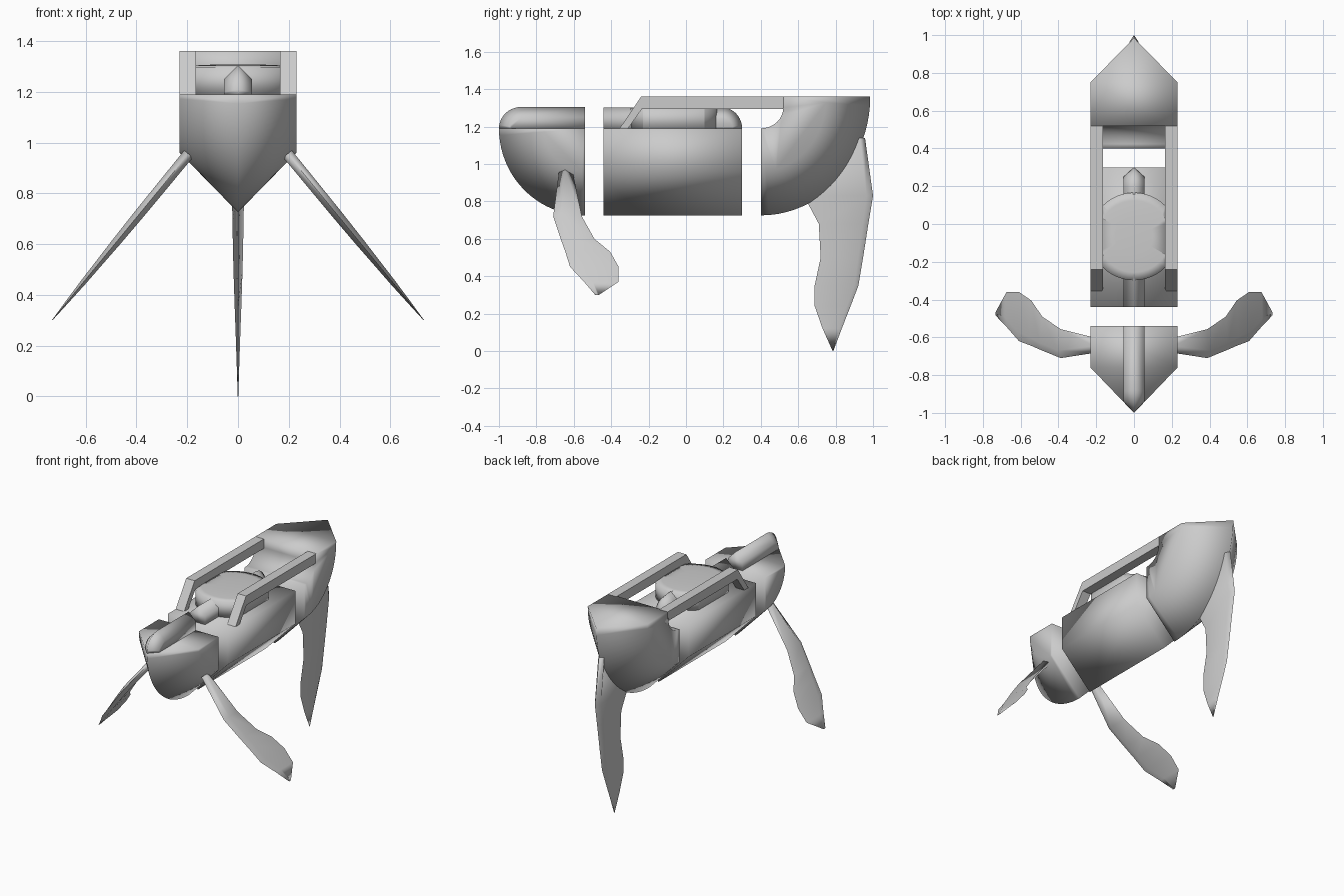
import bpy, bmesh
from math import sin, cos, pi, radians

if "Cube" in bpy.data.objects:
    bpy.data.objects.remove(bpy.data.objects["Cube"])


def finish(name, bm, angle=100):
    bmesh.ops.remove_doubles(bm, verts=bm.verts, dist=1e-5)
    bmesh.ops.recalc_face_normals(bm, faces=bm.faces)
    me = bpy.data.meshes.new(name)
    bm.to_mesh(me)
    bm.free()
    ob = bpy.data.objects.new(name, me)
    bpy.context.collection.objects.link(ob)
    bpy.ops.object.select_all(action='DESELECT')
    ob.select_set(True)
    bpy.context.view_layer.objects.active = ob
    bpy.ops.object.shade_smooth_by_angle(angle=radians(angle))
    return ob


def arc(cy, cz, ry, rz, n=20):
    """Quarter ellipse in the yz plane, from straight above/below to level."""
    return [(cy + ry * sin(i / n * pi / 2), cz + rz * cos(i / n * pi / 2)) for i in range(n + 1)]


def hull_solid(name, keel, side, extra, w):
    """Centre line at x=0 lofted to matching lines at x=+-w, closed by the extra side points."""
    bm = bmesh.new()
    k = [bm.verts.new((0, y, z)) for y, z in keel]
    walls = []
    for s in (-w, w):
        v = [bm.verts.new((s, y, z)) for y, z in side + extra]
        walls.append(v)
        bm.faces.new(v)
        for i in range(len(k) - 1):
            bm.faces.new((k[i], k[i + 1], v[i + 1], v[i]))
    a, b = walls
    n = len(k)
    bm.faces.new((k[-1], a[n - 1], a[n], b[n], b[n - 1]))
    for i in range(n, len(a) - 1):
        bm.faces.new((a[i], a[i + 1], b[i + 1], b[i]))
    bm.faces.new((k[0], a[0], a[-1], b[-1], b[0]))
    return finish(name, bm)


def fin(name, stations, mirror=False):
    """Blade with a diamond section; station = x, z, lead y, ridge y, trail y, half thickness."""
    bm = bmesh.new()
    for s in ((1, -1) if mirror else (1,)):
        rings = []
        for x, z, lead, ridge, trail, t in stations:
            # side fins lean outward, so thickness runs across the slope
            dx, dz = (0.775 * t, 0.632 * t) if mirror else (t, 0)
            rings.append([bm.verts.new((s * px, py, pz)) for px, py, pz in (
                (x, lead, z), (x + dx, ridge, z + dz), (x, trail, z), (x - dx, ridge, z - dz))])
        for p, q in zip(rings, rings[1:]):
            for i in range(4):
                j = (i + 1) % 4
                bm.faces.new((p[i], p[j], q[j], q[i]))
        bm.faces.new(rings[0])
        bm.faces.new(rings[-1])
    return finish(name, bm)


W, DECK = 0.23, 1.19

# Bow, middle and stern hull sections
hull_solid("bow_hull", arc(-0.54, DECK, -0.46, -0.465), arc(-0.54, DECK, -0.22, -0.23),
           [(-0.54, DECK)], W)
hull_solid("middle_hull", [(-0.44, 0.725), (0.30, 0.725)], [(-0.44, 0.96), (0.30, 0.96)],
           [(0.30, DECK), (-0.44, DECK)], W)
scoop = [(0.40 + 0.12 * cos(i / 8 * pi / 2), 1.30 - 0.11 * sin(i / 8 * pi / 2)) for i in range(9)]
hull_solid("stern_hull", arc(0.40, 1.36, 0.585, -0.635), arc(0.40, 1.36, 0.35, -0.40),
           [(0.52, 1.36)] + scoop, W)

# Raised spine on the deck, in two pieces with rounded ends
hull_solid("bow_spine", [(-0.54, 1.305)] + arc(-0.88, DECK, -0.12, 0.115, 10),
           [(-0.54, 1.25)] + arc(-0.88, DECK, -0.06, 0.06, 10), [(-0.54, DECK)], 0.055)
hull_solid("middle_spine", [(-0.44, 1.303)] + arc(0.19, DECK, 0.11, 0.113, 10),
           [(-0.44, 1.25)] + arc(0.19, DECK, 0.06, 0.06, 10), [(-0.44, DECK)], 0.055)

# Low round cabin, trimmed flat at the sides
bm = bmesh.new()
profile = [(0.2325, 1.18), (0.2325, 1.298), (0.19, 1.303), (0.10, 1.307), (0, 1.308)]
N = 48
rings = [[bm.verts.new((r * cos(2 * pi * i / N), -0.066 + r * sin(2 * pi * i / N), z))
          for i in range(N)] for r, z in profile[:-1]]
top = bm.verts.new((0, -0.066, profile[-1][1]))
for p, q in zip(rings, rings[1:]):
    for i in range(N):
        bm.faces.new((p[i], p[(i + 1) % N], q[(i + 1) % N], q[i]))
for i in range(N):
    bm.faces.new((rings[-1][i], rings[-1][(i + 1) % N], top))
bm.faces.new(rings[0])
for s in (-1, 1):
    cut = bmesh.ops.bisect_plane(bm, geom=bm.verts[:] + bm.edges[:] + bm.faces[:],
                                 plane_co=(s * 0.165, 0, 0), plane_no=(s, 0, 0), clear_outer=True)
    bmesh.ops.holes_fill(bm, edges=[e for e in cut['geom_cut'] if isinstance(e, bmesh.types.BMEdge)])
finish("cabin_dome", bm)

# Side rails joining the stern to the middle deck
outline = [(-0.355, DECK), (-0.24, 1.36), (0.53, 1.36), (0.53, 1.295), (-0.235, 1.295), (-0.31, DECK)]
bm = bmesh.new()
for s in (-1, 1):
    f = bm.faces.new([bm.verts.new((s * 0.165, y, z)) for y, z in outline])
    ext = bmesh.ops.extrude_face_region(bm, geom=[f], use_keep_orig=True)
    bmesh.ops.translate(bm, vec=(s * 0.065, 0, 0),
                        verts=[v for v in ext['geom'] if isinstance(v, bmesh.types.BMVert)])
finish("side_rails", bm, 35)

# Angled side fins near the bow
blade = [(0.955, -0.68, -0.645, -0.605, 0.022), (0.72, -0.71, -0.67, -0.557, 0.020),
         (0.60, -0.67, -0.63, -0.49, 0.017), (0.53, -0.645, -0.60, -0.405, 0.014),
         (0.45, -0.62, -0.57, -0.36, 0.011), (0.37, -0.545, -0.50, -0.36, 0.006),
         (0.30, -0.485, -0.475, -0.465, 0.001)]
fin("side_fins", [(0.195 + (0.955 - z) * 0.82, z, a, b, c, t) for z, a, b, c, t in blade], True)

# Long vertical fin at the stern
fin("stern_fin", [(0, z, a, b, c, t) for z, a, b, c, t in [
    (1.14, 0.957, 0.93, 0.89, 0.022), (0.83, 1.0, 0.965, 0.63, 0.024),
    (0.68, 0.975, 0.945, 0.71, 0.022), (0.50, 0.947, 0.92, 0.72, 0.018),
    (0.35, 0.922, 0.90, 0.688, 0.013), (0.24, 0.88, 0.86, 0.688, 0.009),
    (0.12, 0.833, 0.82, 0.73, 0.005), (0.0, 0.788, 0.786, 0.784, 0.001)]])
